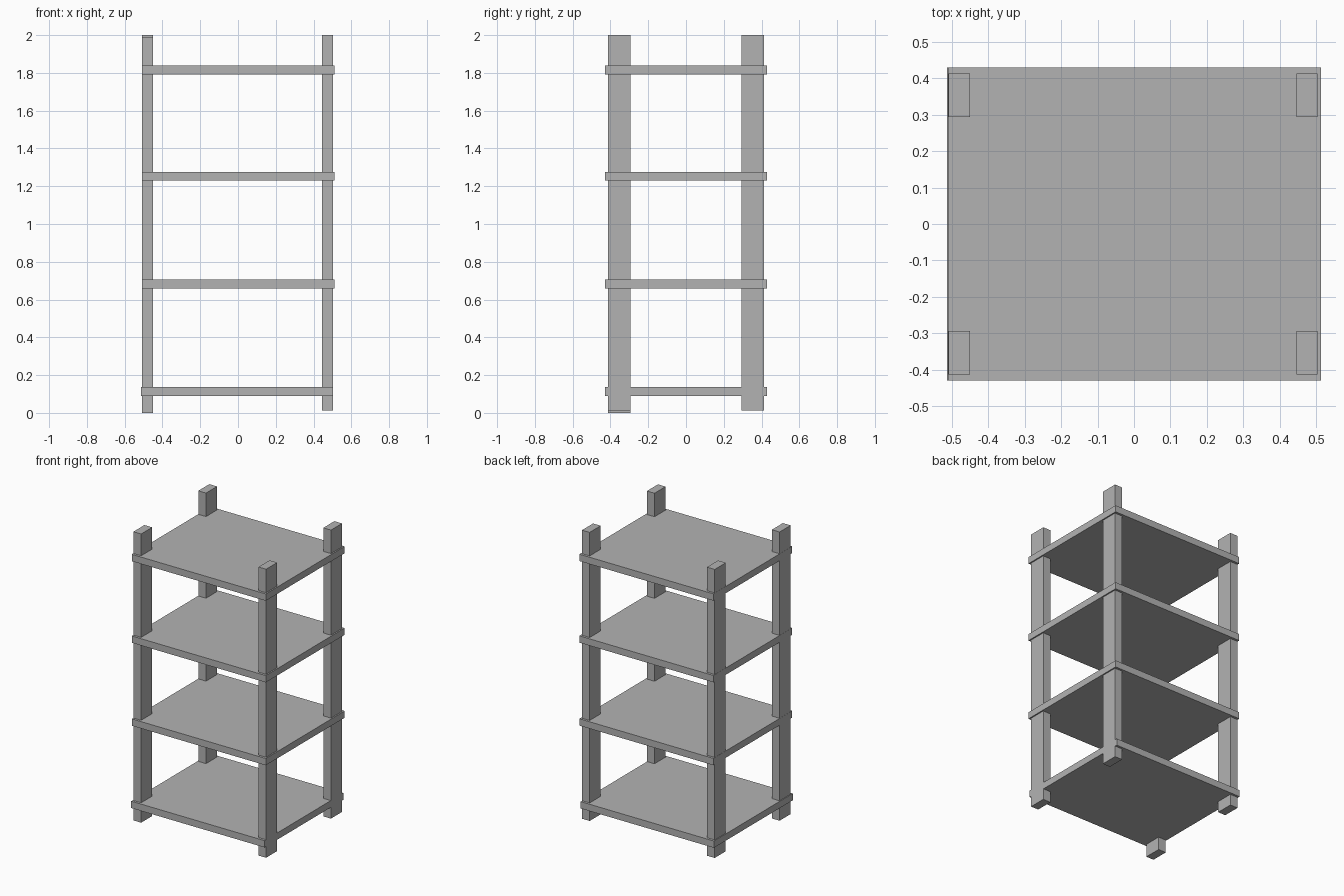
import bpy

cube = bpy.data.objects.get("Cube")
if cube:
    bpy.data.objects.remove(cube, do_unlink=True)

# Single plain grey finish
grey = bpy.data.materials.new("plain grey")
grey.use_nodes = True
colour = (0.45, 0.45, 0.45, 1)
grey.diffuse_color = colour
grey.node_tree.nodes["Principled BSDF"].inputs["Base Color"].default_value = colour


def box(name, x, y, z):
    """Add a box spanning the given (low, high) ranges."""
    spans = (x, y, z)
    bpy.ops.mesh.primitive_cube_add(size=1, location=[(a + b) / 2 for a, b in spans])
    obj = bpy.context.object
    obj.name = name
    obj.scale = [b - a for a, b in spans]
    bpy.ops.object.transform_apply(location=False, rotation=False, scale=True)
    obj.data.materials.append(grey)
    return obj


# Corner posts; the front right one sits slightly lower
for side, x in (("right", (-0.508, -0.449)), ("left", (0.445, 0.503))):
    for end, y in (("front", (-0.413, -0.293)), ("back", (0.293, 0.413))):
        low = (side, end) == ("right", "front")
        z = (0, 1.988) if low else (0.013, 2)
        box(f"{end}_{side}_post", x, y, z)

# Shelves; the bottom one is shifted a little to the right
thickness = 0.047
shelf_levels = {"bottom": 0.09, "lower": 0.658, "upper": 1.229, "top": 1.791}
for level, z in shelf_levels.items():
    x = (-0.513, 0.502) if level == "bottom" else (-0.509, 0.512)
    box(f"{level}_shelf", x, (-0.429, 0.429), (z, z + thickness))
